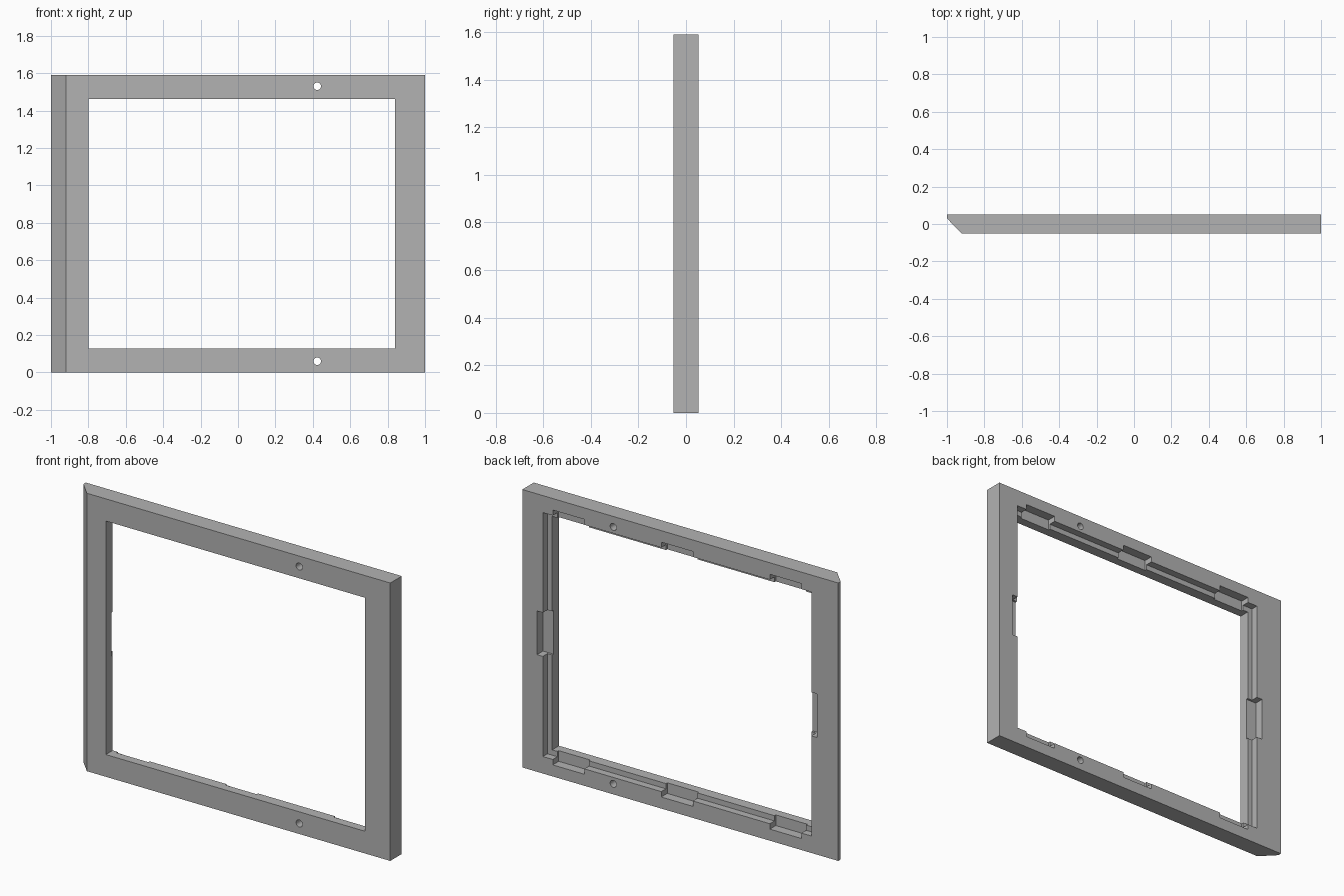
import bpy
import bmesh
import math

cube = bpy.data.objects.get("Cube")
if cube:
    bpy.data.objects.remove(cube, do_unlink=True)

HEIGHT, FRONT, BACK = 1.59, -0.052, 0.052
MID_X, MID_Z = 0.02, HEIGHT / 2

grey = bpy.data.materials.new("mid_grey")
grey.use_nodes = True
grey.diffuse_color = (0.45, 0.45, 0.45, 1)
grey.node_tree.nodes["Principled BSDF"].inputs["Base Color"].default_value = (0.45, 0.45, 0.45, 1)


def prism(name, outline, axis, start, length):
    """Extrude a closed outline along y or z."""
    bm = bmesh.new()
    place = (lambda a, b: (a, start, b)) if axis == "y" else (lambda a, b: (a, b, start))
    face = bm.faces.new([bm.verts.new(place(a, b)) for a, b in outline])
    moved = bmesh.ops.extrude_face_region(bm, geom=[face])["geom"]
    step = (0, length, 0) if axis == "y" else (0, 0, length)
    bmesh.ops.translate(bm, vec=step, verts=[v for v in moved if isinstance(v, bmesh.types.BMVert)])
    bmesh.ops.recalc_face_normals(bm, faces=bm.faces)
    mesh = bpy.data.meshes.new(name)
    bm.to_mesh(mesh)
    bm.free()
    mesh.materials.append(grey)
    obj = bpy.data.objects.new(name, mesh)
    bpy.context.collection.objects.link(obj)
    return obj


def cut(target, outline, front):
    """Cut an outline out of the target, from a given depth through the back."""
    cutter = prism("cutter", outline, "y", front, BACK + 0.1 - front)
    cutter.hide_render = True
    mod = target.modifiers.new("cut", "BOOLEAN")
    mod.operation, mod.solver, mod.object = "DIFFERENCE", "EXACT", cutter
    bpy.context.view_layer.objects.active = target
    bpy.ops.object.modifier_apply(modifier=mod.name)
    bpy.data.objects.remove(cutter, do_unlink=True)


def rect(cx, width, height):
    w, h = width / 2, height / 2
    return [(cx - w, MID_Z - h), (cx + w, MID_Z - h), (cx + w, MID_Z + h), (cx - w, MID_Z + h)]


# Frame body with one bevelled long edge
frame = prism("frame", [(-1, BACK), (1, BACK), (1, FRONT), (-0.92, FRONT), (-1, 0.03)],
              "z", 0, HEIGHT)

# Main opening and the rebate behind it
cut(frame, rect(MID_X, 1.64, 1.336), FRONT - 0.1)
cut(frame, rect(MID_X, 1.70, 1.396), BACK - 0.042)

# Clip notches: three pairs top and bottom, one pair on the sides
for offset in (-0.687, 0, 0.687):
    cut(frame, rect(MID_X + offset, 0.2, 1.458), BACK - 0.054)
cut(frame, rect(MID_X, 1.774, 0.25), BACK - 0.054)

# Screw holes through the top and bottom rails
for z in (0.06, HEIGHT - 0.06):
    ring = [(0.424 + 0.02 * math.cos(i * math.tau / 24), z + 0.02 * math.sin(i * math.tau / 24))
            for i in range(24)]
    cut(frame, ring, FRONT - 0.1)
